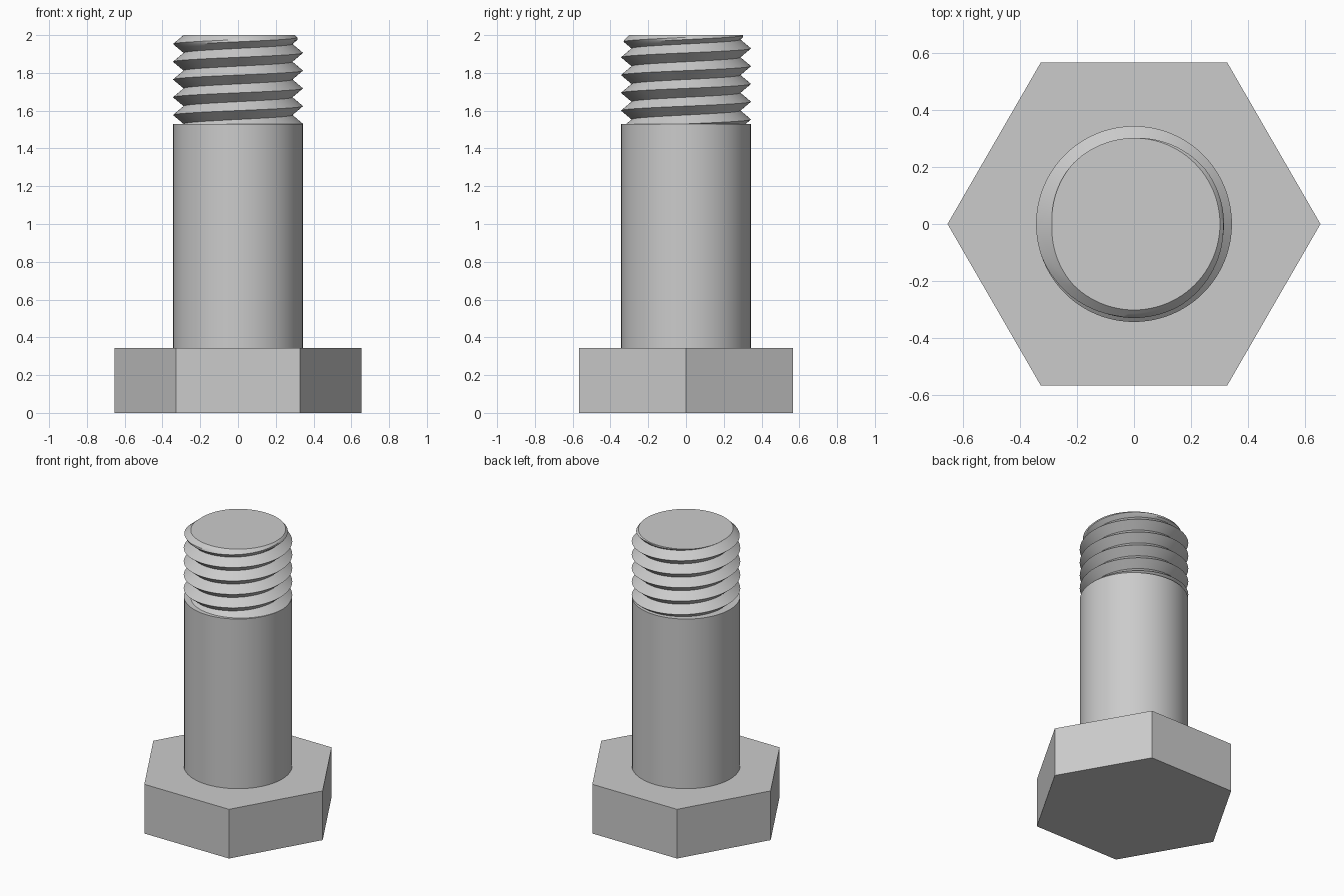
import bpy
import bmesh
import math

cube = bpy.data.objects.get("Cube")
if cube:
    bpy.data.objects.remove(cube, do_unlink=True)

HEAD_TOP, SHANK_TOP, TOP = 0.344, 1.53, 2.0
CREST, ROOT, PITCH = 0.344, 0.288, 0.094
TIP_RADIUS = 0.302
SEGMENTS = 96
STEPS = 8                      # rows per thread turn

steel = bpy.data.materials.new("steel grey")
steel.use_nodes = True
grey = (0.6, 0.6, 0.6, 1)
steel.diffuse_color = grey
steel.node_tree.nodes["Principled BSDF"].inputs["Base Color"].default_value = grey


def add_part(name, bm, smooth):
    bmesh.ops.recalc_face_normals(bm, faces=bm.faces)
    mesh = bpy.data.meshes.new(name)
    bm.to_mesh(mesh)
    bm.free()
    mesh.materials.append(steel)
    obj = bpy.data.objects.new(name, mesh)
    bpy.context.collection.objects.link(obj)
    if smooth:
        bpy.ops.object.select_all(action='DESELECT')
        obj.select_set(True)
        bpy.context.view_layer.objects.active = obj
        bpy.ops.object.shade_smooth_by_angle(angle=math.radians(30))
    return obj


def prism(name, sides, radius, bottom, top, smooth=False):
    bm = bmesh.new()
    ring = [bm.verts.new((radius * math.cos(math.tau * i / sides),
                          radius * math.sin(math.tau * i / sides), bottom))
            for i in range(sides)]
    base = bm.faces.new(ring)
    side = bmesh.ops.extrude_face_region(bm, geom=[base], use_keep_orig=True)
    for v in side["geom"]:
        if isinstance(v, bmesh.types.BMVert):
            v.co.z = top
    return add_part(name, bm, smooth)


def thread_radius(z, turn):
    # Triangular right-handed thread, trimmed by a bevel at the tip
    phase = ((z - TOP) / PITCH - turn + 0.5) % 1
    v_profile = ROOT + (CREST - ROOT) * abs(2 * phase - 1)
    return min(v_profile, TIP_RADIUS + TOP - z)


def build_thread():
    bm = bmesh.new()
    rows = int((TOP - SHANK_TOP) / PITCH + 2) * STEPS
    columns = []
    for i in range(SEGMENTS + 1):
        turn = i / SEGMENTS
        a = math.tau * turn
        column = []
        for k in range(rows + STEPS + 1):
            z = TOP + PITCH * (turn + 0.5 + (k - rows) / STEPS)
            z = min(TOP, max(SHANK_TOP, z))
            r = thread_radius(z, turn + 0.5)
            column.append(bm.verts.new((r * math.cos(a), r * math.sin(a), z)))
        columns.append(column)
    for left, right in zip(columns, columns[1:]):
        for k in range(len(left) - 1):
            bm.faces.new((left[k], right[k], right[k + 1], left[k + 1]))
    # Weld the seam and the rows flattened against both ends
    bmesh.ops.remove_doubles(bm, verts=bm.verts, dist=0.0002)
    bmesh.ops.holes_fill(bm, edges=[e for e in bm.edges if e.is_boundary], sides=0)
    return add_part("thread", bm, True)


# Hexagonal head, plain shank and threaded end
prism("hex_head", 6, 0.655, 0, HEAD_TOP)
prism("shank", 64, 0.343, HEAD_TOP, SHANK_TOP, True)
build_thread()
